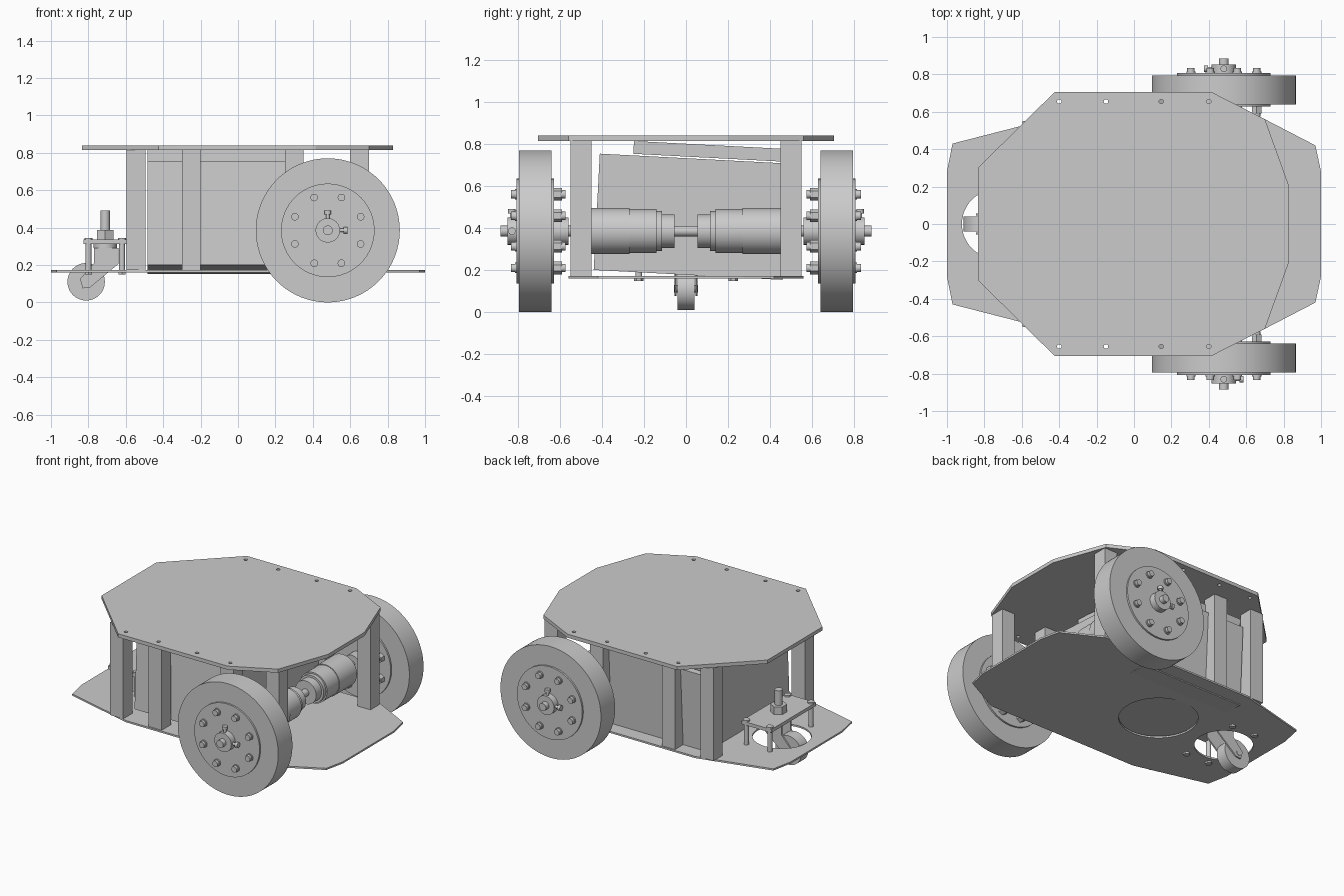
import bpy, bmesh, math
from mathutils import Matrix, Vector

cube = bpy.data.objects.get("Cube")
if cube:
    bpy.data.objects.remove(cube, do_unlink=True)

GREY = (0.6, 0.6, 0.6, 1)
mat = bpy.data.materials.new("light grey")
mat.use_nodes = True
mat.diffuse_color = GREY
mat.node_tree.nodes["Principled BSDF"].inputs["Base Color"].default_value = GREY


def finish(name, bm, smooth=False):
    bmesh.ops.recalc_face_normals(bm, faces=bm.faces)
    me = bpy.data.meshes.new(name)
    bm.to_mesh(me)
    bm.free()
    me.materials.append(mat)
    ob = bpy.data.objects.new(name, me)
    bpy.context.collection.objects.link(ob)
    bpy.ops.object.select_all(action='DESELECT')
    ob.select_set(True)
    bpy.context.view_layer.objects.active = ob
    if smooth:
        bpy.ops.object.shade_smooth_by_angle(angle=math.radians(30))
    return ob


def box(name, lo, hi, tilt=0):
    lo, hi = Vector(lo), Vector(hi)
    bm = bmesh.new()
    m = (Matrix.Translation((lo + hi) / 2) @ Matrix.Rotation(tilt, 4, 'X')
         @ Matrix.Diagonal((*(hi - lo), 1)))
    bmesh.ops.create_cube(bm, size=1, matrix=m)
    return finish(name, bm)


def rod(name, a, b, r, sides=32):
    a, b = Vector(a), Vector(b)
    d = b - a
    m = Matrix.Translation((a + b) / 2) @ d.to_track_quat('Z', 'Y').to_matrix().to_4x4()
    bm = bmesh.new()
    bmesh.ops.create_cone(bm, cap_ends=True, segments=sides, radius1=r, radius2=r,
                          depth=d.length, matrix=m)
    return finish(name, bm, sides > 8)


def slab(name, outline, offset):
    bm = bmesh.new()
    f = bm.faces.new([bm.verts.new(p) for p in outline])
    new = bmesh.ops.extrude_face_region(bm, geom=[f])["geom"]
    bmesh.ops.translate(bm, vec=offset,
                        verts=[v for v in new if isinstance(v, bmesh.types.BMVert)])
    return finish(name, bm)


def drill(ob, cutters):
    for c in cutters:
        mod = ob.modifiers.new("hole", 'BOOLEAN')
        mod.operation = 'DIFFERENCE'
        mod.solver = 'EXACT'
        mod.object = c
        c.hide_render = True
        bpy.context.view_layer.objects.active = ob
        bpy.ops.object.modifier_apply(modifier=mod.name)
        bpy.data.objects.remove(c, do_unlink=True)


def symmetric(half, z):
    return [(x, y, z) for x, y in half] + [(x, -y, z) for x, y in reversed(half)]


# Deck plates with their holes
top = slab("top_plate", symmetric([(-.835, .3), (-.425, .705), (.415, .705),
                                   (.7, .56), (.83, .2)], .815), (0, 0, .025))
drill(top, [rod("cutter", (x, y, .7), (x, y, .9), .012, 16)
            for x in (-.4, -.15, .145, .4) for y in (-.655, .655)])
base = slab("bottom_plate", symmetric([(-1, .28), (-.97, .43), (-.6, .525), (-.46, .56),
                                       (.7, .56), (.97, .42), (1, .28)], .16), (0, 0, .012))
drill(base, [rod("cutter", (-.735, 0, .1), (-.735, 0, .25), .185, 48),
             rod("cutter", (-.2, 0, .1), (-.2, 0, .18), .25, 48)])

# Posts between the decks
for x in (-.545, -.25, .3, .65):
    for s in (-1, 1):
        box("post", (x - .05, s * .5 - .05, .172), (x + .05, s * .5 + .05, .815))

# Slightly tilted equipment box and its lid
TILT = math.radians(-3)
box("equipment_box", (-.485, -.426, .176), (.3, .474, .731), TILT)
box("equipment_lid", (-.485, -.25, .735), (.25, .46, .796), TILT)

# Motors, drive wheels and hubs
AX, AZ = .48, .385
for s in (-1, 1):
    def turned(name, y0, y1, r, dx=0, dz=0, sides=48):
        return rod(name, (AX + dx, s * y0, AZ + dz), (AX + dx, s * y1, AZ + dz), r, sides)

    turned("motor_gearbox", .27, .46, .11)
    turned("motor_body", .14, .27, .105)
    turned("motor_collar", .115, .14, .095)
    turned("motor_encoder", .055, .115, .08)
    turned("motor_tail", 0, .055, .025)
    turned("drive_shaft", .46, .885, .026)
    turned("inner_hub", .56, .64, .065)
    turned("tyre", .64, .795, .385, sides=96)
    turned("wheel_disc", .628, .807, .25, sides=64)
    turned("outer_hub", .8, .852, .065)
    for i in range(8):
        a = math.pi * (i + .5) / 4
        dx, dz = .19 * math.cos(a), .19 * math.sin(a)
        turned("wheel_bolt", .575, .834, .02, dx, dz, 20)
        turned("bolt_nut", .59, .628, .03, dx, dz, 6)
        turned("bolt_washer", .807, .815, .025, dx, dz, 20)
    # Radial set screws
    for d in (Vector((-s, 0, 0)), Vector((0, 0, 1))):
        c = Vector((AX, s * .83, AZ))
        rod("set_screw", c + d * .06, c + d * .09, .01, 16)
        rod("set_screw_head", c + d * .085, c + d * .105, .018, 16)

# Caster mount
CX = -.71
box("caster_plate", (-.825, -.245, .312), (-.597, .245, .335))
for x in (-.8, -.62):
    for y in (-.225, .225):
        rod("caster_standoff", (x, y, .15), (x, y, .345), .016, 20)
        rod("standoff_nut", (x, y, .148), (x, y, .16), .022, 6)
        rod("standoff_head", (x, y, .335), (x, y, .345), .022, 20)
rod("caster_swivel", (CX, 0, .29), (CX, 0, .312), .062)
rod("caster_nut", (CX, 0, .335), (CX, 0, .388), .052, 6)
rod("caster_stem", (CX, 0, .3), (CX, 0, .49), .025)

# Caster fork and wheel
for s in (-1, 1):
    slab("caster_fork_side", [(x, s * .045, z) for x, z in
                              [(-.845, .125), (-.83, .075), (-.79, .08), (-.64, .205),
                               (-.64, .29), (-.77, .29), (-.77, .21)]], (0, s * .01, 0))
box("caster_fork_bridge", (-.77, -.055, .278), (-.64, .055, .292))
rod("caster_axle", (-.812, -.058, .11), (-.812, .058, .11), .018, 20)
rod("caster_wheel", (-.812, -.04, .11), (-.812, .04, .11), .1, 48)
